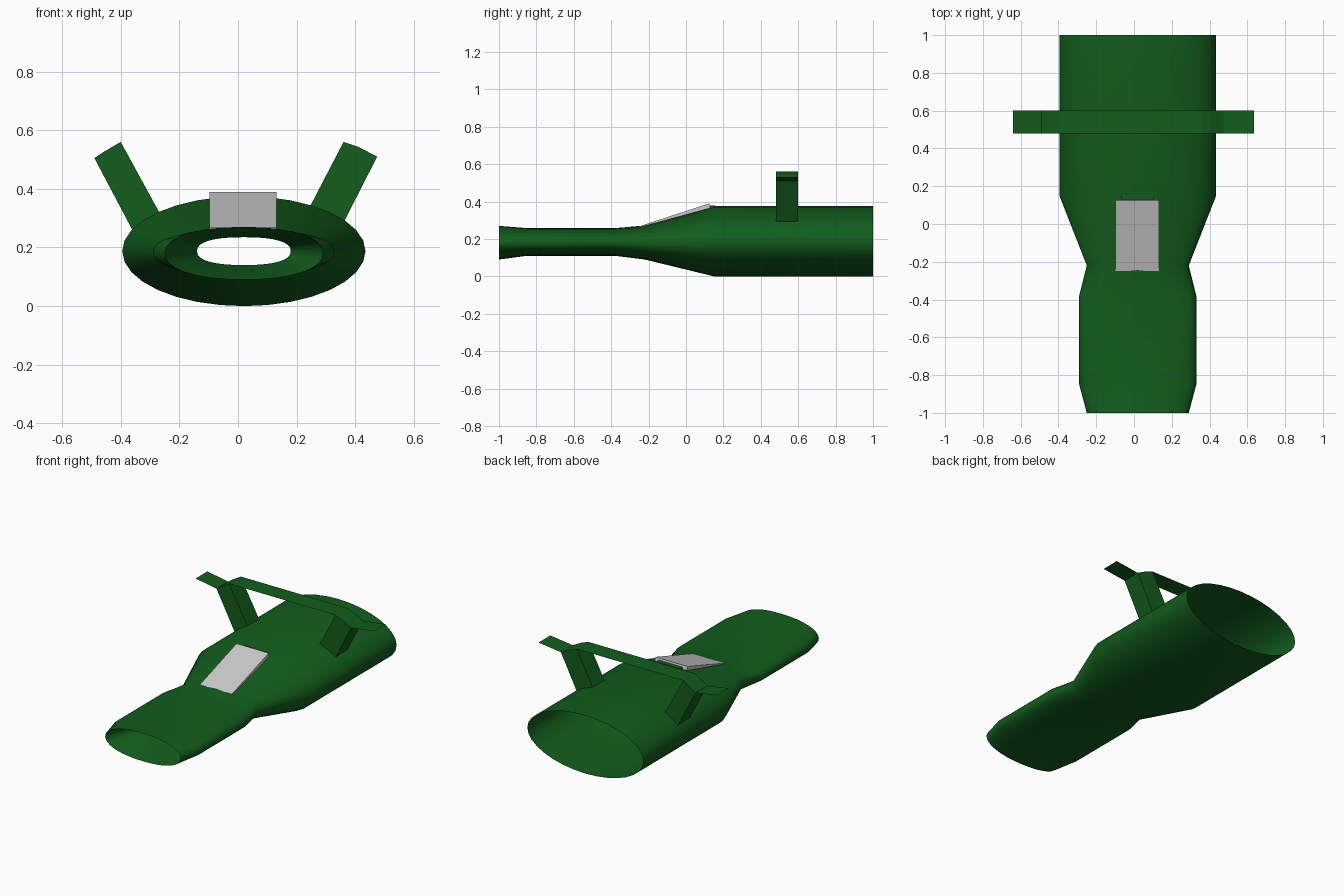
import bpy, bmesh, math

if "Cube" in bpy.data.objects:
    bpy.data.objects.remove(bpy.data.objects["Cube"])

green = bpy.data.materials.new("dark_green")
green.diffuse_color = (0.006, 0.11, 0.012, 1)
green.use_nodes = True
green.node_tree.nodes["Principled BSDF"].inputs["Base Color"].default_value = green.diffuse_color


def make_object(name, bm, mat=None, smooth=None, recalc=True):
    if recalc:
        bmesh.ops.recalc_face_normals(bm, faces=bm.faces)
    mesh = bpy.data.meshes.new(name)
    bm.to_mesh(mesh)
    bm.free()
    ob = bpy.data.objects.new(name, mesh)
    bpy.context.collection.objects.link(ob)
    if mat:
        mesh.materials.append(mat)
    if smooth:
        bpy.ops.object.select_all(action='DESELECT')
        ob.select_set(True)
        bpy.context.view_layer.objects.active = ob
        bpy.ops.object.shade_smooth_by_angle(angle=math.radians(smooth))
    return ob


def ring(bm, y, half_w, z0, z1, power, n=32):
    """Superelliptic cross-section, power 2 is a plain ellipse."""
    verts = []
    for i in range(n):
        a = 2 * math.pi * i / n
        c, s = math.cos(a), math.sin(a)
        x = math.copysign(abs(c) ** (2 / power), c) * half_w
        z = math.copysign(abs(s) ** (2 / power), s) * (z1 - z0) / 2
        verts.append(bm.verts.new((0.02 + x, y, (z0 + z1) / 2 + z)))
    return verts


def prism(name, profile, axis, lo, hi, mat=None):
    """Extrude a closed 2D profile along x (profile is y,z) or y (profile is x,z)."""
    bm = bmesh.new()
    place = (lambda p, t: (t, p[0], p[1])) if axis == 'x' else (lambda p, t: (p[0], t, p[1]))
    a = [bm.verts.new(place(p, lo)) for p in profile]
    b = [bm.verts.new(place(p, hi)) for p in profile]
    bm.faces.new(a)
    bm.faces.new(b[::-1])
    for i in range(len(a)):
        j = (i + 1) % len(a)
        bm.faces.new((a[i], b[i], b[j], a[j]))
    return make_object(name, bm, mat)


# Hollow body: open back, narrow front, mouth funnelling inward
sections = [  # y, half width, bottom, top, roundness
    (1.00, 0.415, 0.00, 0.375, 2.0),
    (0.15, 0.415, 0.00, 0.375, 2.0),
    (-0.22, 0.27, 0.09, 0.272, 2.2),
    (-0.38, 0.31, 0.11, 0.258, 2.4),
    (-0.85, 0.31, 0.11, 0.258, 2.4),
    (-1.00, 0.27, 0.09, 0.27, 2.2),
    (-0.86, 0.215, 0.12, 0.25, 2.3),
    (-0.70, 0.16, 0.14, 0.235, 2.4),
]
bm = bmesh.new()
rings = [ring(bm, *s) for s in sections]
for a, b in zip(rings, rings[1:]):
    for i in range(len(a)):
        j = (i + 1) % len(a)
        bm.faces.new((a[i], b[i], b[j], a[j]))
bmesh.ops.reverse_faces(bm, faces=bm.faces)
bm.normal_update()
# make sure the outer skin faces outward
bm.faces.ensure_lookup_table()
if bm.faces[0].normal.x < 0:
    bmesh.ops.reverse_faces(bm, faces=bm.faces)
make_object("body", bm, green, 45, recalc=False)

# Leaning struts
prism("right_strut", [(0.225, 0.30), (0.36, 0.56), (0.41, 0.543), (0.475, 0.51), (0.345, 0.255)],
      'y', 0.48, 0.60, green)
prism("left_strut", [(-0.255, 0.295), (-0.40, 0.56), (-0.46, 0.525), (-0.49, 0.505), (-0.35, 0.24)],
      'y', 0.48, 0.60, green)

# Thin strap lying across the strut tops with upturned ends
strap = [(-0.64, 0.53), (-0.49, 0.505), (-0.46, 0.525), (-0.40, 0.561),
         (0.36, 0.561), (0.41, 0.544), (0.475, 0.51), (0.635, 0.53)]
bm = bmesh.new()
front = [bm.verts.new((x, 0.48, z)) for x, z in strap]
back = [bm.verts.new((x, 0.60, z)) for x, z in strap]
for i in range(len(strap) - 1):
    bm.faces.new((front[i], front[i + 1], back[i + 1], back[i]))
make_object("cross_strap", bm, green, recalc=False)

# Sloping grey panel and the small mount behind it
prism("top_panel", [(-0.25, 0.262), (-0.25, 0.268), (0.125, 0.39), (0.13, 0.365)],
      'x', -0.098, 0.132)
prism("panel_mount", [(0.02, 0.32), (0.02, 0.345), (0.12, 0.378), (0.155, 0.378), (0.155, 0.35)],
      'x', -0.065, 0.105, green)
